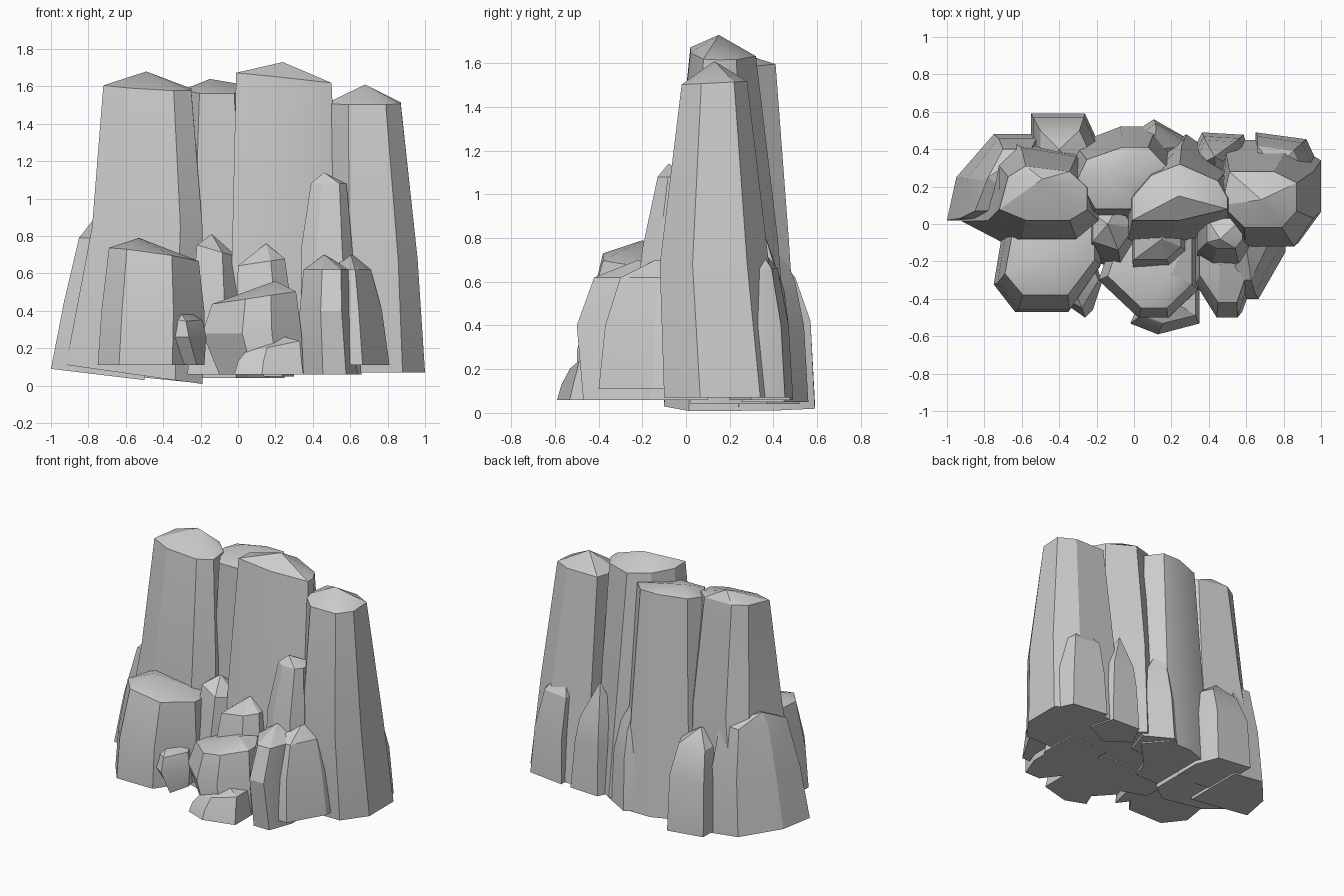
import bpy, bmesh, math

cube = bpy.data.objects.get("Cube")
if cube:
    bpy.data.objects.remove(cube, do_unlink=True)

# Single stone colour
stone = bpy.data.materials.new("grey_stone")
stone.use_nodes = True
stone.diffuse_color = (0.6, 0.6, 0.6, 1)
shader = next(n for n in stone.node_tree.nodes if n.type == 'BSDF_PRINCIPLED')
shader.inputs["Base Color"].default_value = stone.diffuse_color
shader.inputs["Roughness"].default_value = 0.9


def gem(sides, turn):
    """Regular polygon outline, turned by some degrees."""
    angles = [math.radians(turn) + math.tau * i / sides for i in range(sides)]
    return [(math.cos(a), math.sin(a)) for a in angles]


def stretch(shape, box):
    """Fit an outline into the box (left, right, front, back)."""
    def fit(values, low, high):
        small, large = min(values), max(values)
        return [low + (v - small) / (large - small) * (high - low) for v in values]
    us, vs = zip(*shape)
    left, right, front, back = box
    return list(zip(fit(us, left, right), fit(vs, front, back)))


def rock(name, shape, heights, foot, waist, top, peak, tilt=(0, 0), foot_tilt=0):
    """Faceted stone: foot, waist and shoulder outlines closed by a low peak."""
    bm = bmesh.new()
    rings = []
    slopes = [(foot_tilt, 0), (0, 0), tilt]
    for box, z, (along_x, along_y) in zip((foot, waist, top), heights, slopes):
        mid_x, mid_y = (box[0] + box[1]) / 2, (box[2] + box[3]) / 2
        rings.append([bm.verts.new((x, y, z + along_x * (x - mid_x) + along_y * (y - mid_y)))
                      for x, y in stretch(shape, box)])
    bm.faces.new(list(reversed(rings[0])))
    apex = bm.verts.new((*peak, heights[3]))
    count = len(shape)
    for i in range(count):
        j = (i + 1) % count
        for low, high in zip(rings, rings[1:]):
            bm.faces.new((low[i], low[j], high[j], high[i]))
        bm.faces.new((rings[2][i], rings[2][j], apex))
    bmesh.ops.recalc_face_normals(bm, faces=bm.faces)
    mesh = bpy.data.meshes.new(name)
    bm.to_mesh(mesh)
    bm.free()
    mesh.materials.append(stone)
    obj = bpy.data.objects.new(name, mesh)
    bpy.context.collection.objects.link(obj)
    bpy.ops.object.select_all(action='DESELECT')
    obj.select_set(True)
    bpy.context.view_layer.objects.active = obj
    bpy.ops.object.shade_smooth_by_angle(angle=math.radians(25))


# Tall pillars with broad front walls
rock("right_pillar", [(0, 2), (3, 0), (8, 0), (10, 2), (10, 6), (8, 9), (3, 10), (1, 8)],
     heights=(.06, .85, 1.6, 1.68), foot=(-.92, -.19, -.1, .47),
     waist=(-.78, -.19, -.08, .41), top=(-.72, -.25, .02, .31),
     peak=(-.49, .24), tilt=(-.06, .1), foot_tilt=-.14)
rock("rear_pillar", [(0, 5), (1, 8), (5, 10), (8, 10), (10, 7), (7, 3), (6, 0), (2, 0)],
     heights=(.04, .8, 1.58, 1.64), foot=(-.4, .25, .02, .52),
     waist=(-.34, .21, .05, .47), top=(-.3, .17, .08, .41),
     peak=(-.15, .27), tilt=(0, .1))
rock("centre_pillar", [(0, 0), (5, 0), (10, 2), (10, 4), (9, 7), (5, 10), (2, 8), (0, 4)],
     heights=(.07, .8, 1.64, 1.73), foot=(-.04, .6, -.12, .48),
     waist=(-.03, .54, -.07, .42), top=(-.01, .5, .02, .32),
     peak=(.24, .15), tilt=(-.1, -.05))
rock("left_pillar", [(0, 4), (3, 0), (8, 0), (10, 3), (10, 8), (7, 10), (1, 10)],
     heights=(.07, .68, 1.51, 1.61), foot=(.4, 1, -.1, .45),
     waist=(.44, .96, -.12, .38), top=(.47, .87, -.02, .28),
     peak=(.68, .13), tilt=(0, .05))

# Low stones around the back and ends
rock("right_end_stone", [(0, 0), (10, 0), (10, 10), (5, 10), (1, 5)],
     heights=(.06, .45, .79, .88), foot=(-1, -.5, .02, .48),
     waist=(-.93, -.52, .03, .46), top=(-.85, -.55, .07, .4),
     peak=(-.78, .25), foot_tilt=-.12)
rock("right_back_stone", [(0, 0), (10, 0), (10, 6), (8, 10), (0, 10)],
     heights=(.03, .42, .62, .73), foot=(-.55, -.19, .2, .59),
     waist=(-.54, -.2, .2, .57), top=(-.5, -.24, .22, .5),
     peak=(-.4, .4), foot_tilt=-.1)
rock("back_spike", gem(5, 20), heights=(.05, .4, .6, .85), foot=(-.08, .3, .25, .56),
     waist=(-.04, .28, .25, .54), top=(.0, .24, .25, .5), peak=(.1, .4))
rock("back_left_spike", gem(5, 50), heights=(.06, .4, .56, .82), foot=(.28, .64, .2, .49),
     waist=(.3, .61, .2, .47), top=(.32, .58, .2, .45), peak=(.43, .36))
rock("left_back_stone", [(0, 0), (10, 0), (10, 5), (8, 9), (0, 10)],
     heights=(.07, .4, .66, .82), foot=(.65, .99, .12, .49),
     waist=(.66, .96, .12, .47), top=(.66, .9, .14, .42), peak=(.75, .29))

# Stones along the front
rock("right_front_block", [(0, 3), (2, 0), (7, 0), (10, 5), (10, 10), (1, 10)],
     heights=(.11, .4, .7, .79), foot=(-.75, -.18, -.47, .02),
     waist=(-.73, -.18, -.46, .02), top=(-.69, -.21, -.38, .0),
     peak=(-.53, -.2), tilt=(-.14, -.05))
rock("right_front_chip", [(0, 3), (6, 0), (10, 6), (8, 10), (2, 10)],
     heights=(.11, .26, .36, .43), foot=(-.28, -.18, -.46, -.2),
     waist=(-.4, -.17, -.5, -.18), top=(-.41, -.19, -.45, -.2),
     peak=(-.33, -.32), tilt=(-.1, .1))
rock("centre_front_block", [(0, 4), (4, 0), (7, 0), (10, 3), (10, 10), (2, 10)],
     heights=(.06, .28, .47, .56), foot=(-.1, .35, -.49, .0),
     waist=(-.19, .34, -.5, .0), top=(-.14, .31, -.45, -.02),
     peak=(.2, -.27), tilt=(.15, 0))
rock("centre_front_chip", [(0, 2), (4, 0), (10, 2), (10, 10), (2, 8)],
     heights=(.06, .13, .21, .27), foot=(-.02, .35, -.59, -.3),
     waist=(.0, .34, -.57, -.3), top=(.04, .33, -.53, -.32),
     peak=(.22, -.42), tilt=(.2, 0))
rock("centre_shard", [(0, 0), (7, 0), (10, 3), (10, 10), (0, 10)],
     heights=(.06, .4, .66, .76), foot=(-.02, .31, -.26, .05),
     waist=(-.01, .29, -.25, .05), top=(.0, .25, -.19, .04),
     peak=(.15, -.08), tilt=(.15, 0))
rock("right_shard", gem(5, 0), heights=(.06, .4, .72, .81), foot=(-.27, .05, -.25, .12),
     waist=(-.25, .04, -.22, .12), top=(-.22, .0, -.14, .1),
     peak=(-.14, .0), tilt=(-.3, 0))
rock("left_front_spire", [(0, 2), (3, 0), (8, 0), (10, 3), (10, 10), (0, 10)],
     heights=(.06, .75, 1.08, 1.14), foot=(.33, .66, -.28, .1),
     waist=(.34, .61, -.2, .06), top=(.39, .58, -.13, .03),
     peak=(.46, -.08))
rock("left_front_stone", [(0, 4), (4, 0), (8, 0), (10, 4), (10, 10), (0, 10)],
     heights=(.06, .4, .62, .7), foot=(.33, .64, -.47, -.05),
     waist=(.33, .61, -.5, -.05), top=(.35, .6, -.42, -.05),
     peak=(.46, -.22))
rock("left_side_stone", [(0, 0), (6, 0), (10, 5), (10, 10), (0, 10)],
     heights=(.11, .4, .62, .71), foot=(.45, .81, -.4, .1),
     waist=(.46, .77, -.37, .08), top=(.5, .71, -.3, .05),
     peak=(.6, -.12))
